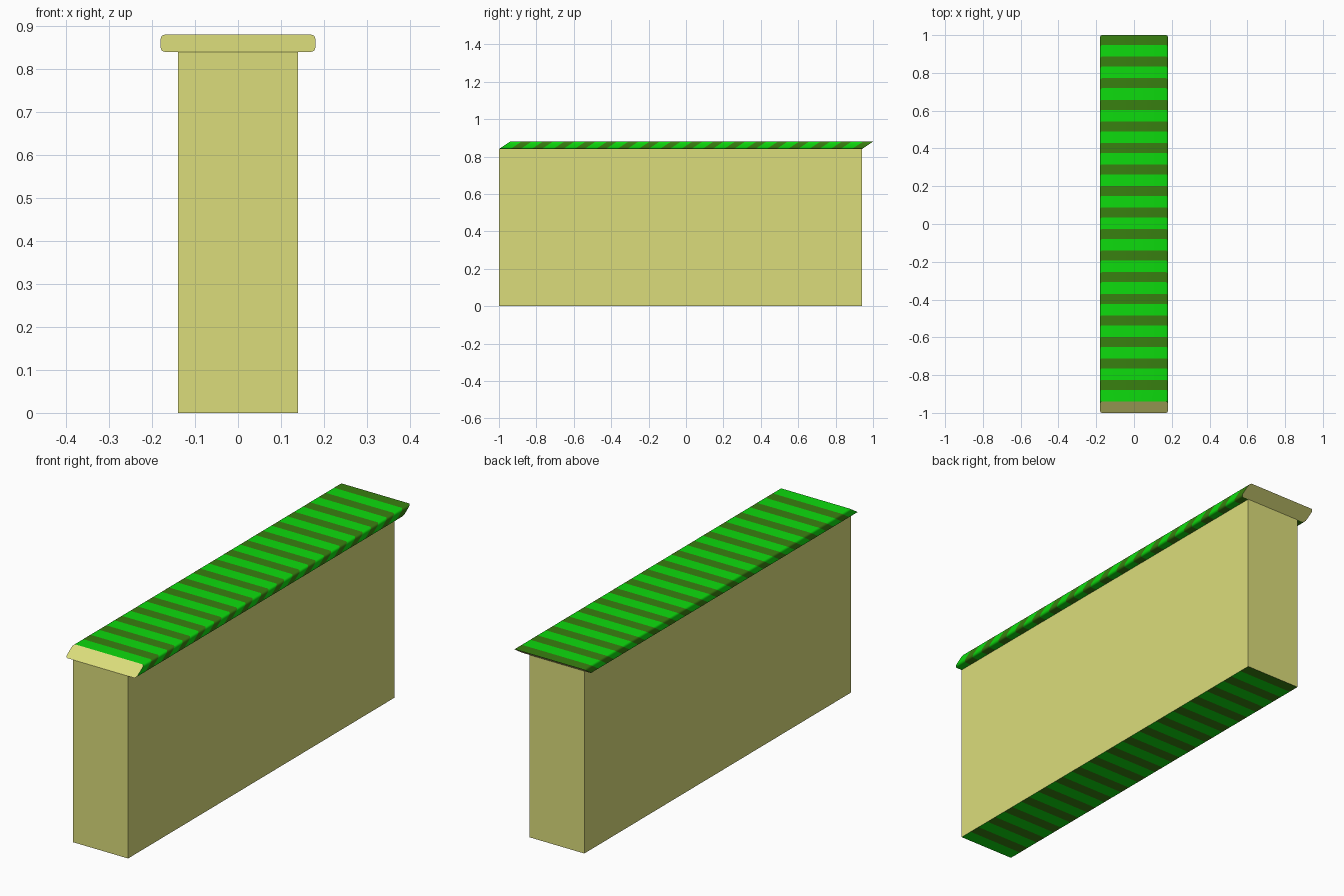
import bpy, bmesh, math

if "Cube" in bpy.data.objects:
    bpy.data.objects.remove(bpy.data.objects["Cube"])

FRONT, BACK = -1.0, 0.94        # wall ends
WALL_W, WALL_H = 0.14, 0.84     # half width, height
CAP_W, CAP_T = 0.18, 0.04       # half width, thickness
SLANT = 0.06                    # cap top is shifted this far backward
PAIRS = 17                      # light/dark stripe pairs
LIGHT_SHARE = 0.535


def material(name, rgb):
    m = bpy.data.materials.new(name)
    m.diffuse_color = (*rgb, 1)
    m.use_nodes = True
    m.node_tree.nodes["Principled BSDF"].inputs["Base Color"].default_value = m.diffuse_color
    return m


MATS = [material("straw", (0.71, 0.72, 0.197)),
        material("bright_green", (0.004, 0.71, 0.004)),
        material("olive_green", (0.04, 0.216, 0.005))]

# stripe boundaries along y
pitch = (BACK - FRONT) / PAIRS
stations = []
for i in range(PAIRS):
    stations += [FRONT + i * pitch, FRONT + (i + LIGHT_SHARE) * pitch]
stations.append(BACK)


def striped_bar(name, profile, slant, striped):
    """Sweep an (x, z) profile along y; slant(z) shears it, striped(normal) picks faces."""
    bm = bmesh.new()
    rings = [[bm.verts.new((x, y + slant(z), z)) for x, z in profile] for y in stations]
    n = len(profile)
    strips = []
    for i, (a, b) in enumerate(zip(rings, rings[1:])):
        for j in range(n):
            k = (j + 1) % n
            strips.append((bm.faces.new((a[j], a[k], b[k], b[j])), 1 + i % 2))
    bm.faces.new(rings[0])
    bm.faces.new(rings[-1])
    bmesh.ops.recalc_face_normals(bm, faces=bm.faces[:])
    for f, stripe in strips:
        f.material_index = stripe if striped(f.normal) else 0
    me = bpy.data.meshes.new(name)
    bm.to_mesh(me)
    bm.free()
    for m in MATS:
        me.materials.append(m)
    ob = bpy.data.objects.new(name, me)
    bpy.context.collection.objects.link(ob)
    return ob


# Wall: plain sides, striped underside
wall = [(-WALL_W, 0), (WALL_W, 0), (WALL_W, WALL_H), (-WALL_W, WALL_H)]
striped_bar("wall", wall, lambda z: 0, lambda nrm: nrm.z < -0.5)

# Cap: rounded slab with slanted ends, striped all round, plain ends
R = 0.01
cap = []
for q, (sx, sz) in enumerate([(1, 1), (-1, 1), (-1, -1), (1, -1)]):
    for s in range(5):
        a = math.radians(90 * q + 22.5 * s)
        cap.append((sx * (CAP_W - R) + R * math.cos(a),
                    WALL_H + CAP_T / 2 + sz * (CAP_T / 2 - R) + R * math.sin(a)))
cap_ob = striped_bar("cap", cap, lambda z: SLANT * (z - WALL_H) / CAP_T, lambda nrm: True)
bpy.context.view_layer.objects.active = cap_ob
cap_ob.select_set(True)
bpy.ops.object.shade_smooth_by_angle(angle=math.radians(30))
